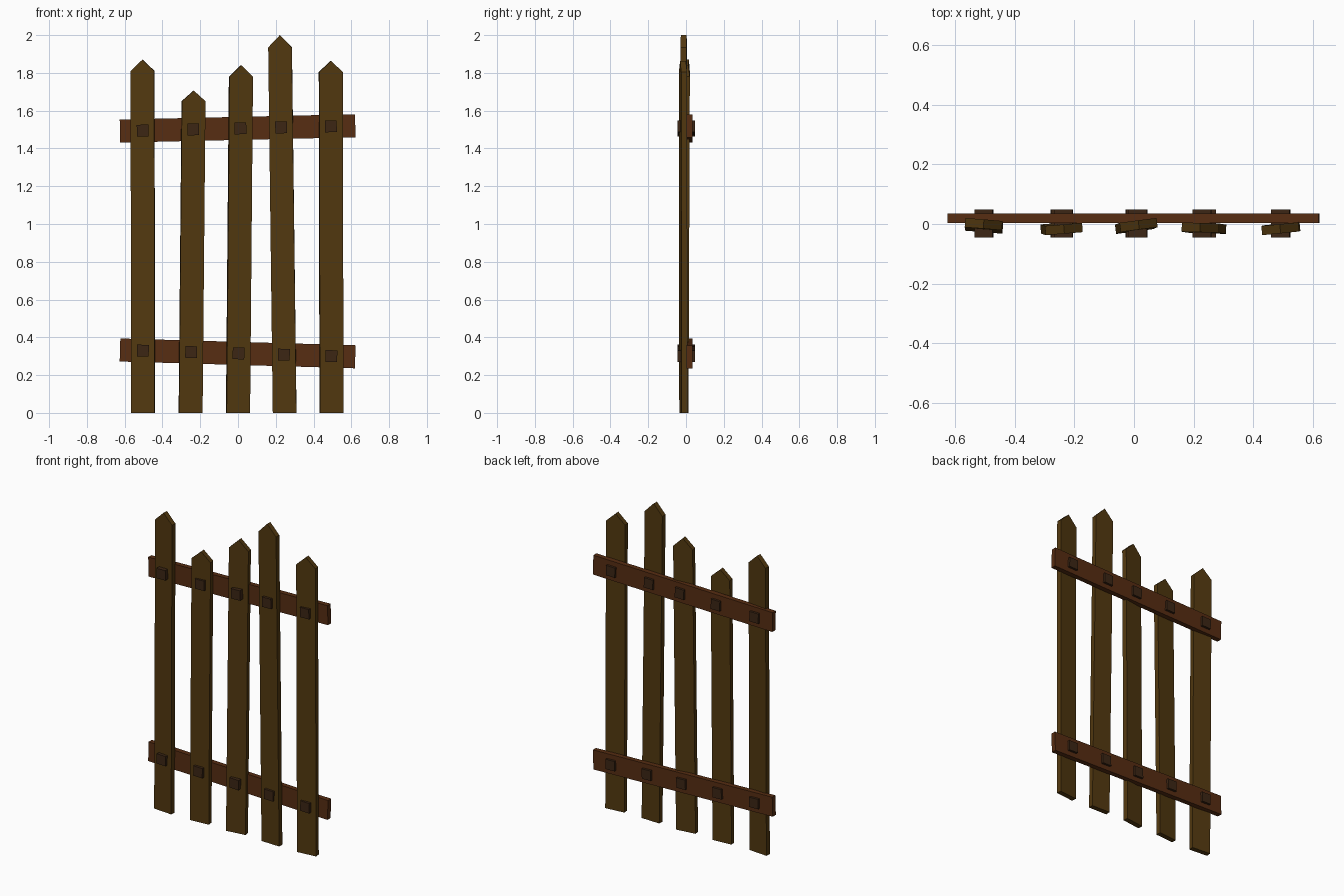
import bpy, bmesh, math
from mathutils import Vector, Matrix

if "Cube" in bpy.data.objects:
    bpy.data.objects.remove(bpy.data.objects["Cube"])


def material(name, rgb):
    m = bpy.data.materials.new(name)
    m.diffuse_color = (*rgb, 1)
    m.use_nodes = True
    m.node_tree.nodes["Principled BSDF"].inputs["Base Color"].default_value = m.diffuse_color
    return m


picket_wood = material("picket_wood", (0.085, 0.040, 0.005))
rail_wood = material("rail_wood", (0.095, 0.026, 0.006))
bolt_iron = material("bolt_dark", (0.045, 0.019, 0.007))


def finish(bm, name, mat):
    bmesh.ops.recalc_face_normals(bm, faces=bm.faces)
    mesh = bpy.data.meshes.new(name)
    bm.to_mesh(mesh)
    bm.free()
    mesh.materials.append(mat)
    obj = bpy.data.objects.new(name, mesh)
    bpy.context.collection.objects.link(obj)
    return obj


def box(name, centre, size, roll, mat):
    bm = bmesh.new()
    bmesh.ops.create_cube(bm, size=1)
    bmesh.ops.scale(bm, vec=size, verts=bm.verts)
    obj = finish(bm, name, mat)
    obj.location = centre
    obj.rotation_euler.y = roll


def picket(name, foot, tip, shoulder, yaw, width=0.125, thick=0.031):
    """Pointed board, twisted by yaw and leaning from foot (x, y) to tip (x, y, z)."""
    w = width / 2
    profile = [(-w, 0), (w, 0), (w, shoulder), (0, tip[2]), (-w, shoulder)]
    bm = bmesh.new()
    face = bm.faces.new([bm.verts.new((x, -thick / 2, z)) for x, z in profile])
    ext = bmesh.ops.extrude_face_region(bm, geom=[face])
    moved = [v for v in ext["geom"] if isinstance(v, bmesh.types.BMVert)]
    bmesh.ops.translate(bm, verts=moved, vec=(0, thick, 0))
    bmesh.ops.rotate(bm, verts=bm.verts, matrix=Matrix.Rotation(yaw, 3, 'Z'))
    for v in bm.verts:
        t = v.co.z / tip[2]
        v.co.x += foot[0] + (tip[0] - foot[0]) * t
        v.co.y += foot[1] + (tip[1] - foot[1]) * t
    finish(bm, name, picket_wood)


# Pickets: foot, tip, shoulder height, twist
pickets = [
    ((-0.503, -0.012), (-0.505, 0.000, 1.87), 1.81, -0.08),
    ((-0.251, -0.012), (-0.235, -0.017, 1.706), 1.65, 0.08),
    ((0.000, -0.010), (0.016, -0.003, 1.84), 1.78, 0.13),
    ((0.247, -0.016), (0.222, -0.012, 2.00), 1.935, -0.03),
    ((0.495, -0.014), (0.491, -0.016, 1.863), 1.805, 0.10),
]
for i, p in enumerate(pickets):
    picket(f"picket_{i + 1}", *p)

# Rails with square bolts where they cross the pickets
for name, z_left, z_right in (("upper", 1.492, 1.520), ("lower", 0.333, 0.297)):
    roll = -math.atan2(z_right - z_left, 1.248)
    mid = (z_left + z_right) / 2
    box(f"{name}_rail", (-0.002, 0.019, mid), (1.246, 0.031, 0.122), roll, rail_wood)
    for i, (foot, tip, _, _) in enumerate(pickets):
        x = foot[0] + (tip[0] - foot[0]) * mid / tip[2]
        z = mid + (z_right - z_left) * x / 1.248
        box(f"{name}_bolt_{i + 1}", (x, 0.002, z), (0.062, 0.093, 0.062), roll, bolt_iron)
